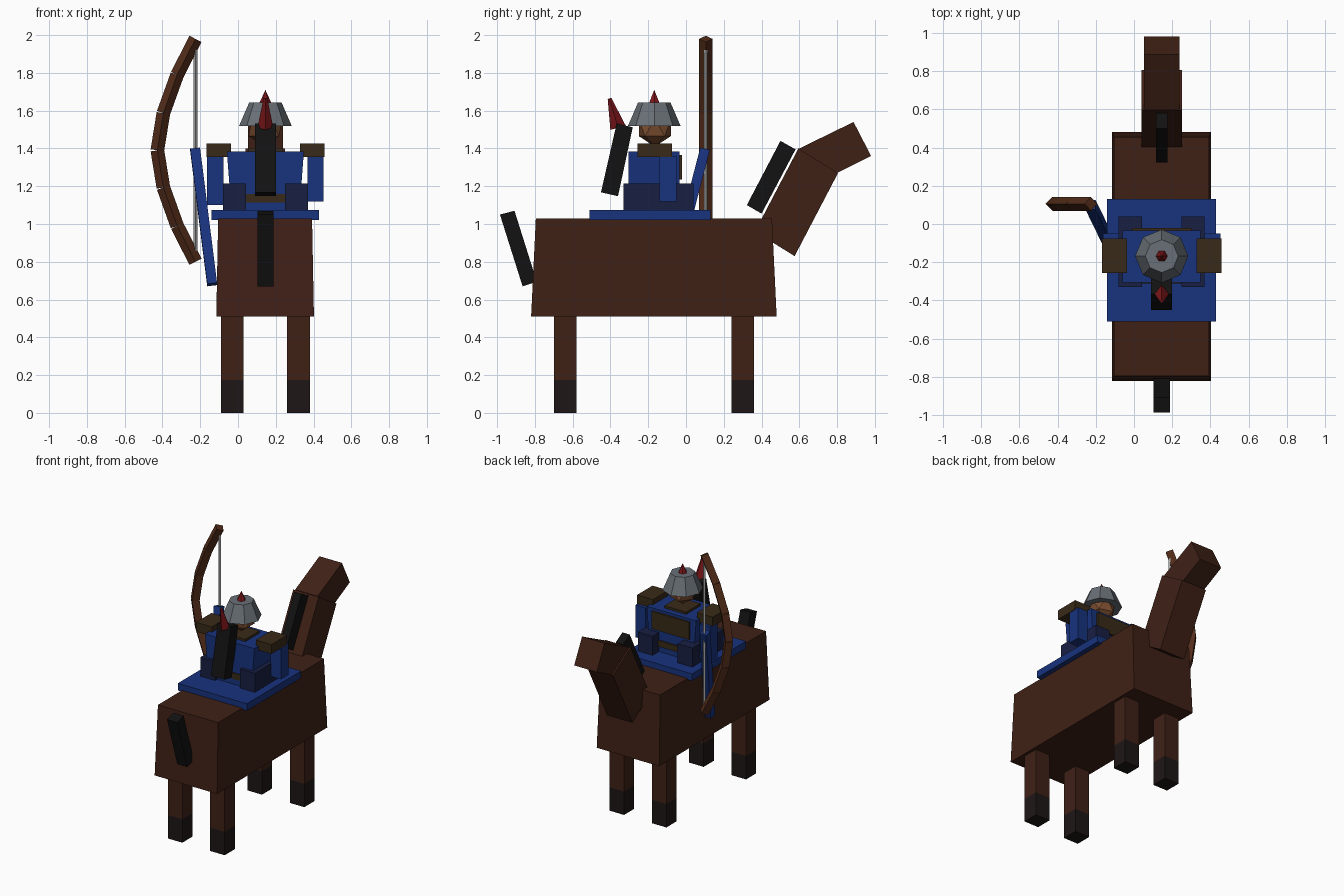
import bpy, bmesh, math
from mathutils import Vector, Matrix

if "Cube" in bpy.data.objects:
    bpy.data.objects.remove(bpy.data.objects["Cube"])

CX = 0.145  # horse and rider centre line


def mat(name, rgb):
    m = bpy.data.materials.new(name)
    m.diffuse_color = (*rgb, 1)
    m.use_nodes = True
    m.node_tree.nodes["Principled BSDF"].inputs["Base Color"].default_value = m.diffuse_color
    return m


COAT = mat("coat", (0.05, 0.015, 0.008))
BLACK = mat("black_hair", (0.006, 0.006, 0.006))
HOOF = mat("hoof", (0.013, 0.008, 0.008))
BLUE = mat("blue_cloth", (0.009, 0.033, 0.21))
NAVY = mat("navy_cloth", (0.009, 0.014, 0.055))
LEATHER = mat("leather", (0.04, 0.023, 0.009))
SKIN = mat("skin", (0.2, 0.075, 0.03))
STEEL = mat("steel", (0.14, 0.16, 0.18))
RED = mat("red", (0.2, 0.008, 0.01))
WOOD = mat("bow_wood", (0.085, 0.025, 0.01))
STRING = mat("string", (0.4, 0.4, 0.4))


def finish(name, bm, material):
    bmesh.ops.recalc_face_normals(bm, faces=bm.faces)
    me = bpy.data.meshes.new(name)
    bm.to_mesh(me)
    bm.free()
    me.materials.append(material)
    ob = bpy.data.objects.new(name, me)
    bpy.context.collection.objects.link(ob)
    return ob


def box(name, x, y, z, material, tx=0.0, ty=0.0):
    """Box from ranges; tx, ty widen the top on each side."""
    bm = bmesh.new()
    bmesh.ops.create_cube(bm, size=1)
    for v in bm.verts:
        top = v.co.z > 0
        sx, sy = v.co.x * 2, v.co.y * 2
        v.co = (x[sx > 0] + (sx * tx if top else 0),
                y[sy > 0] + (sy * ty if top else 0), z[top])
    return finish(name, bm, material)


def side_prism(name, pts, half, material):
    """Side (y, z) profile extruded across the centre line."""
    bm = bmesh.new()
    f = bm.faces.new([bm.verts.new((CX - half, *p)) for p in pts])
    ext = bmesh.ops.extrude_face_region(bm, geom=[f])["geom"]
    bmesh.ops.translate(bm, vec=(2 * half, 0, 0),
                        verts=[g for g in ext if isinstance(g, bmesh.types.BMVert)])
    return finish(name, bm, material)


def rod(name, a, b, r1, r2, sides, material, spin=0.0):
    """Low-poly cone or cylinder from a to b."""
    a, b = Vector(a), Vector(b)
    d = (b - a).normalized()
    ux = Vector((1, 0, 0))
    ux = (ux - d * ux.dot(d)).normalized()
    rot = Matrix((ux, d.cross(ux), d)).transposed().to_4x4()
    bm = bmesh.new()
    bmesh.ops.create_cone(bm, cap_ends=True, segments=sides, radius1=r1, radius2=r2,
                          depth=(b - a).length,
                          matrix=Matrix.Translation((a + b) / 2) @ rot @ Matrix.Rotation(spin, 4, 'Z'))
    return finish(name, bm, material)


def mirrored(x, side):
    """Mirror an x range about the centre line for the left side."""
    return x if side == "right" else (2 * CX - x[1], 2 * CX - x[0])


# Horse
box("horse_body", (-0.115, 0.402), (-0.82, 0.48), (0.51, 1.03), COAT, -0.01, -0.025)
for side in ("left", "right"):
    for end, y in (("rear", (-0.70, -0.58)), ("front", (0.24, 0.36))):
        lx = mirrored((0.26, 0.38), side)
        box(f"{end}_{side}_leg", lx, y, (0.175, 0.515), COAT)
        box(f"{end}_{side}_hoof", lx, y, (0, 0.175), HOOF)
side_prism("horse_neck", [(0.365, 0.96), (0.575, 0.83), (0.805, 1.27), (0.595, 1.40)], 0.105, COAT)
side_prism("horse_head", [(0.60, 1.40), (0.69, 1.215), (0.98, 1.36), (0.887, 1.54)], 0.093, COAT)
side_prism("mane", [(0.322, 1.10), (0.40, 1.055), (0.58, 1.395), (0.50, 1.44)], 0.03, BLACK)
side_prism("tail", [(-0.985, 1.05), (-0.865, 0.67), (-0.79, 0.695), (-0.908, 1.07)], 0.042, BLACK)
box("saddle_cloth", (-0.14, 0.43), (-0.51, 0.13), (1.02, 1.073), BLUE)

# Rider
box("torso", (-0.035, 0.325), (-0.305, -0.035), (1.07, 1.385), BLUE, 0.024)
box("belt", (-0.045, 0.335), (-0.312, -0.025), (1.115, 1.16), LEATHER)
box("chest_plate", (-0.01, 0.30), (-0.05, -0.02), (1.235, 1.365), LEATHER)
for side in ("left", "right"):
    box(f"{side}_thigh", mirrored((0.248, 0.37), side), (-0.33, 0.04), (1.07, 1.215), NAVY)
    box(f"{side}_upper_arm", mirrored((0.368, 0.453), side), (-0.14, -0.05),
        (1.12 if side == "right" else 1.10, 1.36), BLUE)
    box(f"{side}_shoulder_pad", mirrored((0.327, 0.457), side), (-0.257, -0.075), (1.355, 1.425), LEATHER)
rod("bow_forearm", (-0.137, -0.085, 0.68), (-0.227, 0.10, 1.395), 0.037, 0.037, 4, BLUE, math.pi / 4)
box("neck", (0.055, 0.235), (-0.25, -0.08), (1.38, 1.402), LEATHER)

# Head
bm = bmesh.new()
bmesh.ops.create_icosphere(bm, subdivisions=1, radius=0.1,
                           matrix=Matrix.Translation((CX, -0.165, 1.51)))
finish("head", bm, SKIN)
rod("helmet", (CX, -0.168, 1.52), (CX, -0.168, 1.643), 0.139, 0.086, 8, STEEL)
rod("helmet_spike", (CX, -0.168, 1.64), (CX, -0.168, 1.71), 0.032, 0.0, 6, RED, math.pi / 6)

# Quiver with fletching
side_prism("quiver", [(-0.45, 1.168), (-0.36, 1.147), (-0.282, 1.512), (-0.367, 1.532)], 0.055, BLACK)
rod("arrow_fletching", (CX, -0.36, 1.51), (CX, -0.405, 1.665), 0.042, 0.01, 4, RED)

# Bow made of straight diamond-section pieces
half = [(-0.225, 1.98), (-0.322, 1.79), (-0.395, 1.587), (-0.427, 1.39)]
path = half + [(x, 2.78 - z) for x, z in half[-2::-1]]
for i, (p, q) in enumerate(zip(path, path[1:])):
    rod(f"bow_piece_{i + 1}", (p[0], 0.105, p[1]), (q[0], 0.105, q[1]), 0.036, 0.036, 4, WOOD)
rod("bow_string", (-0.225, 0.105, 0.81), (-0.225, 0.105, 1.97), 0.01, 0.01, 4, STRING)
